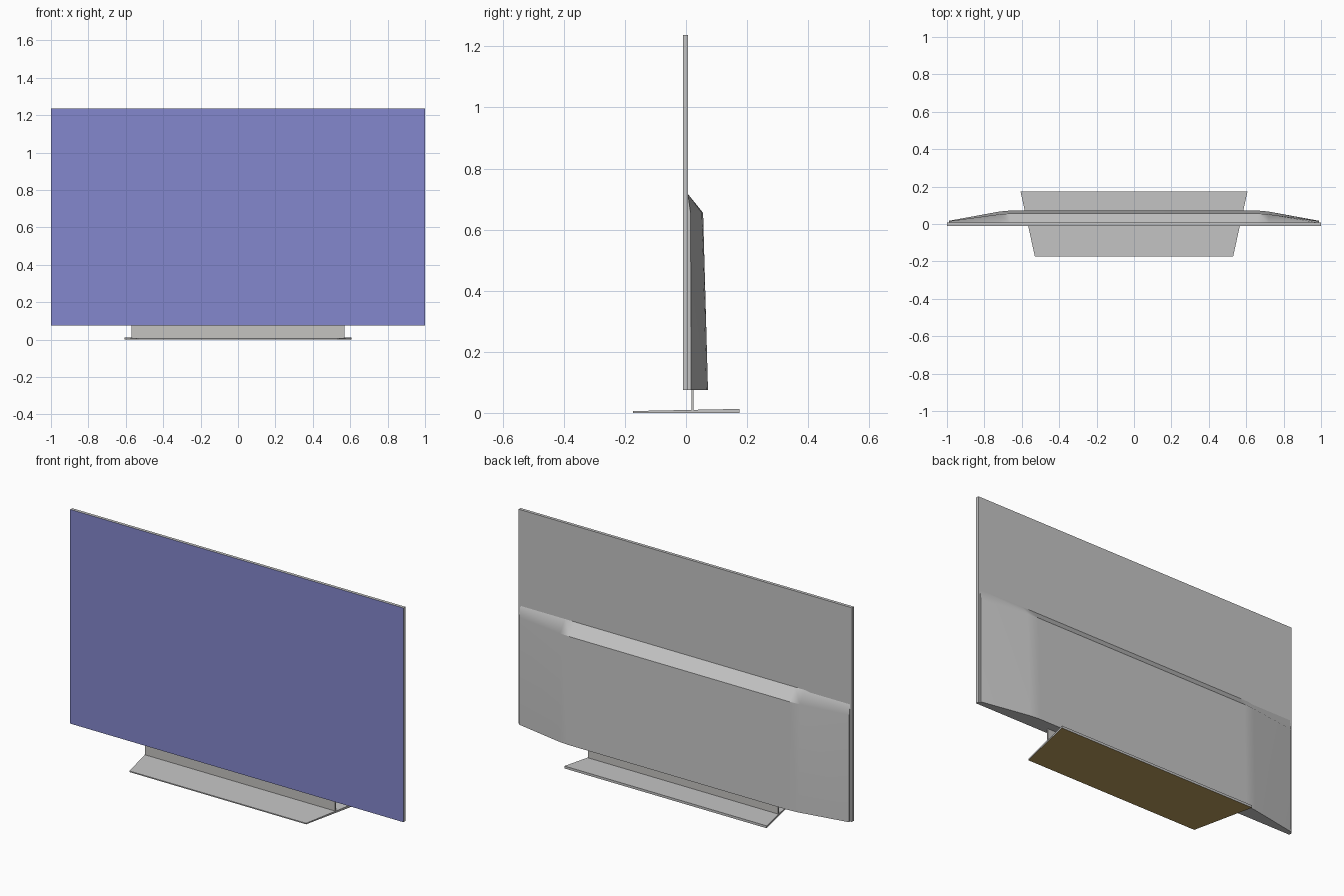
import bpy
import bmesh

old = bpy.data.objects.get("Cube")
if old:
    bpy.data.objects.remove(old, do_unlink=True)


def material(name, rgb):
    m = bpy.data.materials.new(name)
    m.use_nodes = True
    m.diffuse_color = (*rgb, 1)
    m.node_tree.nodes["Principled BSDF"].inputs["Base Color"].default_value = (*rgb, 1)
    return m


grey = material("casing grey", (0.56, 0.56, 0.56))
warm = material("warm trim grey", (0.56, 0.55, 0.53))
blue = material("screen blue", (0.23, 0.245, 0.61))
brown = material("underside brown", (0.50, 0.34, 0.11))


def loft(name, rings, mats, accent=None):
    """Skin matching rings of points; faces passing the accent rule get slot 1."""
    bm = bmesh.new()
    loops = [[bm.verts.new(p) for p in ring] for ring in rings]
    n = len(loops[0])
    for a, b in zip(loops, loops[1:]):
        for i in range(n):
            j = (i + 1) % n
            bm.faces.new((a[i], a[j], b[j], b[i]))
    bm.faces.new(loops[0])
    bm.faces.new(loops[-1])
    bmesh.ops.recalc_face_normals(bm, faces=bm.faces)
    for f in bm.faces:
        if accent and accent(f.normal):
            f.material_index = 1
    mesh = bpy.data.meshes.new(name)
    bm.to_mesh(mesh)
    bm.free()
    for m in mats:
        mesh.materials.append(m)
    obj = bpy.data.objects.new(name, mesh)
    bpy.context.collection.objects.link(obj)
    return obj


def box(name, half_x, y0, y1, z0, z1, mats, accent=None):
    rings = [[(x, y0, z0), (x, y1, z0), (x, y1, z1), (x, y0, z1)]
             for x in (-half_x, half_x)]
    return loft(name, rings, mats, accent)


# Thin display panel with a coloured front face
box("display_panel", 1.0, -0.01, 0.007, 0.075, 1.237, [grey, blue],
    lambda n: n.y < -0.9)

# Rear housing: full depth in the middle, tapering to thin wings
BOTTOM, RIDGE, TOP, BACK = 0.075, 0.655, 0.717, 0.006


def housing_ring(x, full):
    low = 0.017 + 0.055 * full
    high = 0.015 + 0.041 * full
    return [(x, BACK, BOTTOM), (x, low, BOTTOM), (x, high, RIDGE), (x, BACK, TOP)]


wing = [(0.99, 0), (0.72, 0.9), (0.66, 1)]
stations = [(-x, f) for x, f in wing] + wing[::-1]
housing = loft("rear_housing", [housing_ring(x, f) for x, f in stations], [grey])
bpy.ops.object.select_all(action="DESELECT")
housing.select_set(True)
bpy.context.view_layer.objects.active = housing
bpy.ops.object.shade_smooth_by_angle()
weighted = housing.modifiers.new("Weighted normals", "WEIGHTED_NORMAL")
weighted.keep_sharp = True

# Upright plate joining housing and base
box("stand_neck", 0.57, 0.018, 0.025, 0.008, 0.10, [warm])

# Wedge-shaped base, wider and thicker at the back
base_ends = [(-0.173, 0.53, 0.006), (0.175, 0.607, 0.013)]
loft("stand_base",
     [[(-w, y, 0), (w, y, 0), (w, y, h), (-w, y, h)] for y, w, h in base_ends],
     [grey, brown], lambda n: n.z < -0.9)
